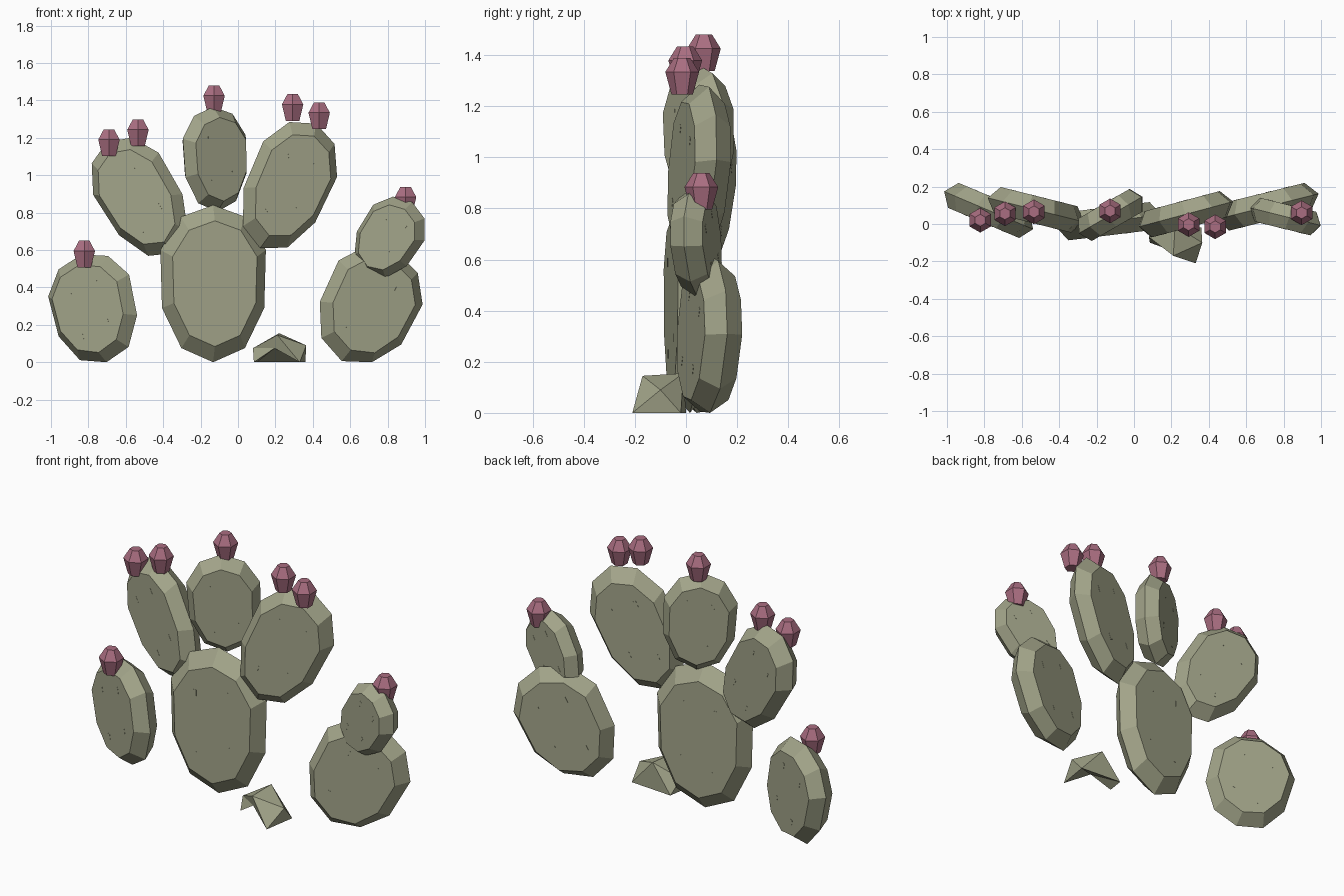
import bpy, bmesh, math
from mathutils import Matrix

if "Cube" in bpy.data.objects:
    bpy.data.objects.remove(bpy.data.objects["Cube"])


def material(name, rgb):
    mat = bpy.data.materials.new(name)
    mat.use_nodes = True
    mat.diffuse_color = (*rgb, 1)
    mat.node_tree.nodes["Principled BSDF"].inputs["Base Color"].default_value = (*rgb, 1)
    return mat


GREEN = material("dusty green", (0.36, 0.37, 0.25))
PINK = material("dusty pink", (0.40, 0.155, 0.22))


def finish(name, bm, mat):
    bmesh.ops.recalc_face_normals(bm, faces=bm.faces)
    mesh = bpy.data.meshes.new(name)
    bm.to_mesh(mesh)
    bm.free()
    mesh.materials.append(mat)
    obj = bpy.data.objects.new(name, mesh)
    bpy.context.collection.objects.link(obj)


def loft(bm, rings):
    """Skin a stack of equal rings and cap both ends."""
    loops = [[bm.verts.new(p) for p in ring] for ring in rings]
    n = len(loops[0])
    for a, b in zip(loops, loops[1:]):
        for i in range(n):
            j = (i + 1) % n
            bm.faces.new((a[i], a[j], b[j], b[i]))
    bm.faces.new(loops[0])
    bm.faces.new(loops[-1])


# Ten-sided egg outline: one half, then mirrored
HALF = [(0, 1), (0.6, 0.85), (0.98, 0.43), (0.95, -0.31), (0.59, -0.82), (0, -1)]
EGG = HALF + [(-u, v) for u, v in HALF[-2:0:-1]]


def pad(name, centre, half_w, half_h, thick, lean, yaw):
    place = (Matrix.Translation(centre) @ Matrix.Rotation(math.radians(yaw), 4, "Z")
             @ Matrix.Rotation(math.radians(lean), 4, "Y"))
    bm = bmesh.new()
    loft(bm, [[(u * half_w * s, d * thick, v * half_h * s) for u, v in EGG]
              for d, s in ((-0.5, 0.8), (0, 1), (0.5, 0.8))])
    # Small raised spots on both faces
    for side in (-1, 1):
        for u, v in ((-0.35, 0.4), (0.3, 0.45), (0.35, -0.3), (-0.3, -0.45)):
            spot = (Matrix.Translation((u * half_w, side * thick / 2, v * half_h))
                    @ Matrix.Diagonal((0.016, 0.002, 0.035, 1)))
            bmesh.ops.create_cube(bm, size=1, matrix=spot)
    bm.transform(place)
    # Ground pads sit flat
    for vert in bm.verts:
        vert.co.z = max(vert.co.z, 0)
    finish(name, bm, GREEN)


pad("trunk_pad", (-0.133, 0.015, 0.42), 0.29, 0.42, 0.15, 0, 7)
pad("upper_right_pad", (-0.522, 0.075, 0.88), 0.217, 0.35, 0.145, -32, -14)
pad("upper_middle_pad", (-0.122, 0.05, 1.085), 0.198, 0.28, 0.14, -3, 30)
pad("upper_left_pad", (0.268, 0.05, 0.943), 0.23, 0.367, 0.145, 25, 15)
pad("right_ground_pad", (-0.77, 0.07, 0.285), 0.247, 0.3, 0.145, -14, -23)
pad("left_ground_pad", (0.7, 0.09, 0.3), 0.265, 0.33, 0.15, 27, 14)
pad("left_bud_pad", (0.807, 0.04, 0.665), 0.174, 0.23, 0.13, 34, -14)


# Six-sided fruits
def fruit(name, x, y, z):
    bm = bmesh.new()
    rings = []
    for h, r in ((0, 0.042), (0.088, 0.066), (0.143, 0.032)):
        angles = [math.pi / 2 + k * math.pi / 3 for k in range(6)]
        rings.append([(x + r * math.cos(a), y + r * math.sin(a), z + h) for a in angles])
    loft(bm, rings)
    finish(name, bm, PINK)


for i, spot in enumerate([(-0.128, 0.07, 1.337), (0.292, -0.003, 1.291), (0.434, -0.015, 1.246),
                          (-0.535, 0.065, 1.155), (-0.69, 0.055, 1.102),
                          (0.896, 0.06, 0.795), (-0.822, 0.02, 0.507)]):
    fruit(f"fruit_{i + 1}", *spot)

# Faceted stone with an arched front at the foot
corners = {"a": (0.085, -0.1, 0), "b": (0.33, -0.21, 0), "c": (0.36, -0.02, 0),
           "d": (0.1, 0.0, 0), "l": (0.08, -0.07, 0.075), "f": (0.21, -0.17, 0.145),
           "k": (0.22, -0.01, 0.155), "r": (0.365, -0.1, 0.09), "n": (0.195, -0.14, 0.075)}
bm = bmesh.new()
verts = {key: bm.verts.new(p) for key, p in corners.items()}
for face in "anl lnf nbf brf bcr rck frk lfk lkd ald cdk adn dcn cbn".split():
    bm.faces.new([verts[key] for key in face])
finish("stone", bm, GREEN)
